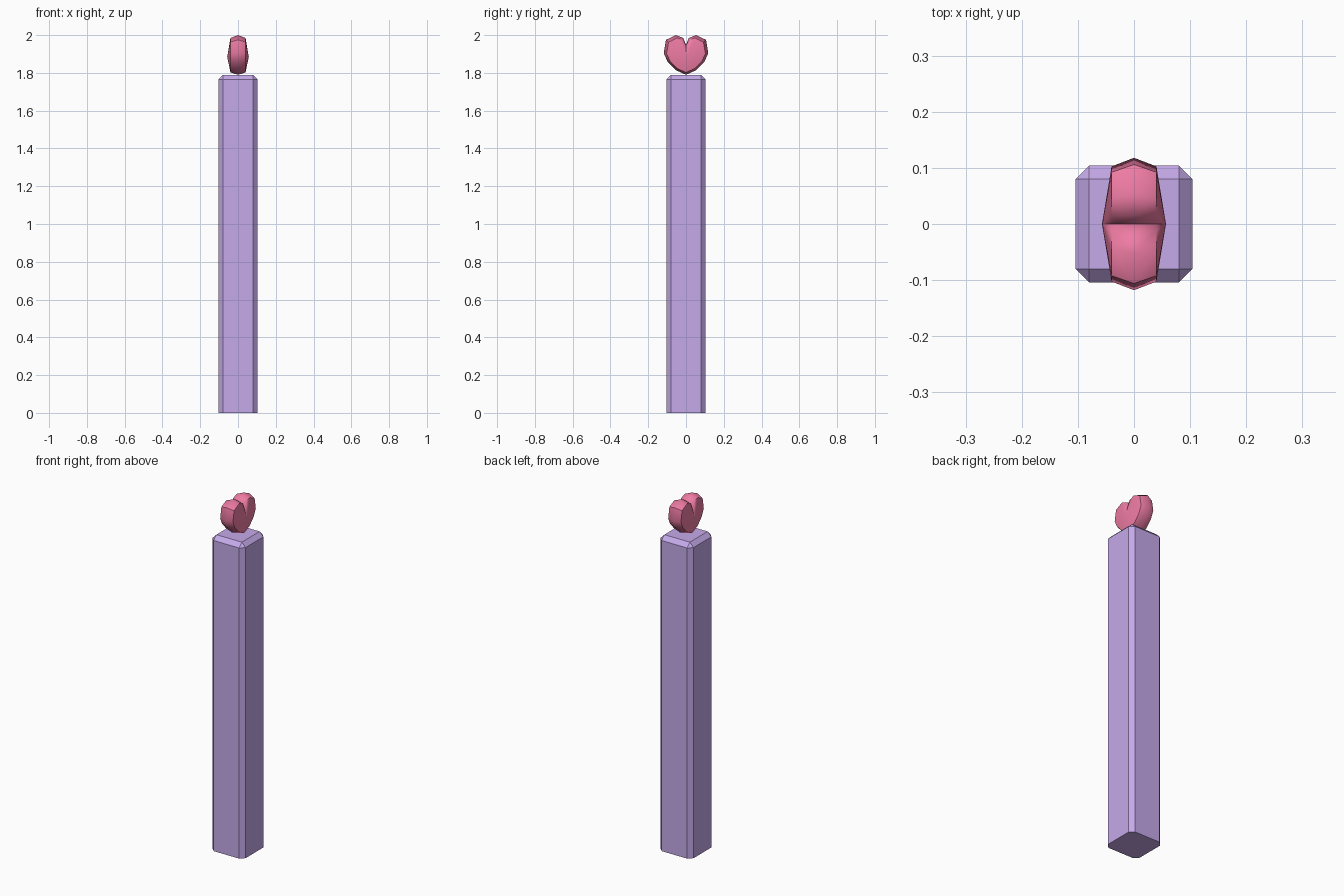
import bpy, bmesh, math

if "Cube" in bpy.data.objects:
    bpy.data.objects.remove(bpy.data.objects["Cube"])


def finish(name, bm, color):
    bmesh.ops.recalc_face_normals(bm, faces=bm.faces)
    me = bpy.data.meshes.new(name)
    bm.to_mesh(me)
    bm.free()
    ob = bpy.data.objects.new(name, me)
    bpy.context.collection.objects.link(ob)
    mat = bpy.data.materials.new(name + "_color")
    mat.diffuse_color = (*color, 1)
    mat.use_nodes = True
    mat.node_tree.nodes["Principled BSDF"].inputs["Base Color"].default_value = mat.diffuse_color
    me.materials.append(mat)
    return ob


# Post: square column, all edges chamfered except those at the base
HALF, HEIGHT, CHAMFER = 0.104, 1.79, 0.024
bm = bmesh.new()
bmesh.ops.create_cube(bm, size=1)
for v in bm.verts:
    v.co.x *= 2 * HALF
    v.co.y *= 2 * HALF
    v.co.z = (v.co.z + 0.5) * HEIGHT
edges = [e for e in bm.edges if max(v.co.z for v in e.verts) > 0.1]
bmesh.ops.bevel(bm, geom=edges, offset=CHAMFER, offset_type='OFFSET',
                segments=1, affect='EDGES')
finish("post", bm, (0.56, 0.40, 0.82))

# Heart: outline rim, a narrower shoulder ring each side and a raised centre
half = [(0.0, 1.95), (0.015, 1.985), (0.053, 2.0), (0.106, 1.975),
        (0.118, 1.905), (0.098, 1.86), (0.055, 1.815), (0.0, 1.79)]
outline = half + [(-y, z) for y, z in half[-2:0:-1]]
CENTRE_Z = 1.885


def ring(bm, x, k):
    return [bm.verts.new((x, y * k, CENTRE_Z + (z - CENTRE_Z) * k))
            for y, z in outline]


bm = bmesh.new()
n = len(outline)
rim = ring(bm, 0, 1)
for side in (-1, 1):
    shoulder = ring(bm, side * 0.04, 0.87)
    peak = bm.verts.new((side * 0.057, 0, CENTRE_Z))
    for i in range(n):
        j = (i + 1) % n
        bm.faces.new((rim[i], rim[j], shoulder[j], shoulder[i]))
        bm.faces.new((shoulder[i], shoulder[j], peak))
heart = finish("heart", bm, (0.86, 0.20, 0.37))
bpy.context.view_layer.objects.active = heart
heart.select_set(True)
bpy.ops.object.shade_smooth_by_angle(angle=math.radians(50))
